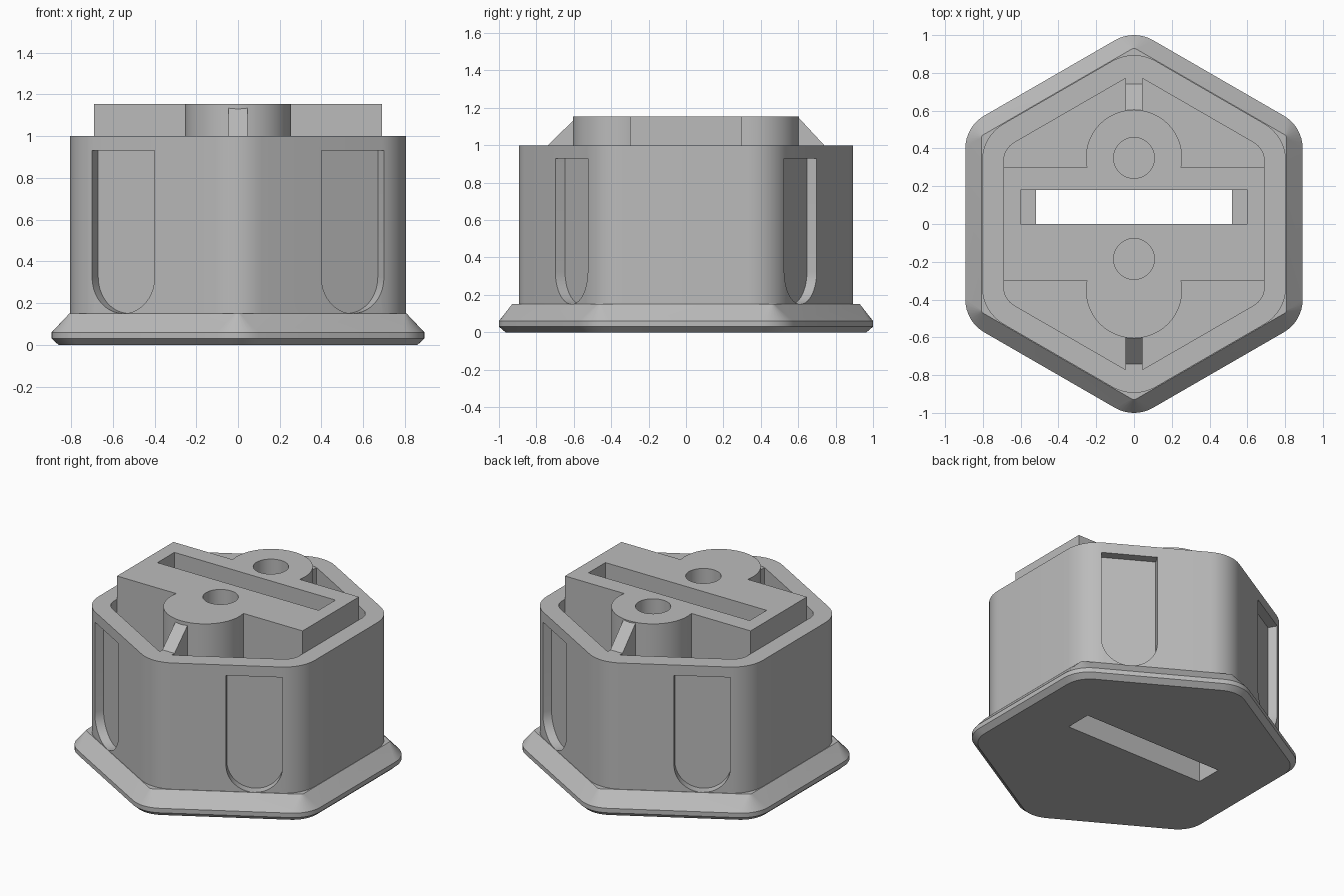
import bpy, bmesh
from math import cos, sin, pi, radians
from mathutils import Vector

cube = bpy.data.objects.get("Cube")
if cube:
    bpy.data.objects.remove(cube, do_unlink=True)

grey = bpy.data.materials.new("plain grey")
grey.use_nodes = True
grey.diffuse_color = (0.5, 0.5, 0.5, 1)
grey.node_tree.nodes["Principled BSDF"].inputs["Base Color"].default_value = (0.5, 0.5, 0.5, 1)


def loft(name, rings):
    """Closed solid through rings of equal point count."""
    bm = bmesh.new()
    loops = [[bm.verts.new(p) for p in ring] for ring in rings]
    n = len(loops[0])
    for a, b in zip(loops, loops[1:]):
        for i in range(n):
            j = (i + 1) % n
            bm.faces.new((a[i], a[j], b[j], b[i]))
    bm.faces.new(loops[0][::-1])
    bm.faces.new(loops[-1])
    bmesh.ops.recalc_face_normals(bm, faces=bm.faces[:])
    mesh = bpy.data.meshes.new(name)
    bm.to_mesh(mesh)
    bm.free()
    mesh.materials.append(grey)
    obj = bpy.data.objects.new(name, mesh)
    bpy.context.collection.objects.link(obj)
    return obj


def hexagon(apothem, radius, z, segs=8):
    """Hexagon with rounded corners, pointing along y."""
    pts = []
    reach = (apothem - radius) / cos(pi / 6)
    for k in range(6):
        mid = radians(90 + 60 * k)
        for s in range(segs + 1):
            a = mid + radians(-30 + 60 * s / segs)
            pts.append((reach * cos(mid) + radius * cos(a),
                        reach * sin(mid) + radius * sin(a), z))
    return pts


def box(name, x0, x1, y0, y1, z0, z1):
    return loft(name, [[(x0, y0, z), (x1, y0, z), (x1, y1, z), (x0, y1, z)] for z in (z0, z1)])


def cylinder(name, y, r, z0, z1, n=48):
    return loft(name, [[(r * cos(2 * pi * i / n), y + r * sin(2 * pi * i / n), z)
                        for i in range(n)] for z in (z0, z1)])


def combine(target, other, operation):
    mod = target.modifiers.new(operation.lower(), 'BOOLEAN')
    mod.operation = operation
    mod.solver = 'EXACT'
    mod.object = other
    bpy.context.view_layer.objects.active = target
    bpy.ops.object.modifier_apply(modifier=mod.name)
    bpy.data.objects.remove(other, do_unlink=True)


# Chamfered base flange
flange = loft("base_flange", [hexagon(0.86, 0.18, 0), hexagon(0.893, 0.2, 0.03),
                              hexagon(0.893, 0.2, 0.06), hexagon(0.808, 0.02, 0.15)])
combine(flange, box("cutter", -0.52, 0.52, 0, 0.18, -0.1, 0.3), 'DIFFERENCE')

# Hollow housing
housing = loft("housing", [hexagon(0.805, 0.23, z) for z in (0.1, 1.0)])
combine(housing, loft("cutter", [hexagon(0.69, 0.115, z) for z in (0.3, 1.1)]), 'DIFFERENCE')

# Round-bottomed recesses in the four slanted walls
half = 0.173
outline = [(half, 0.93), (-half, 0.93)]
outline += [(-half * cos(pi * i / 20), 0.15 + half - half * sin(pi * i / 20)) for i in range(21)]
for sx in (-1, 1):
    for sy in (-1, 1):
        normal = Vector((sx * 0.5, sy * cos(pi / 6), 0))
        along = Vector((sx * cos(pi / 6), -sy * 0.5, 0))
        rings = [[normal * d + along * (u + 0.17) + Vector((0, 0, z)) for u, z in outline]
                 for d in (0.745, 0.95)]
        combine(housing, loft("cutter", rings), 'DIFFERENCE')
combine(housing, box("cutter", -0.6, 0.6, 0, 0.18, 0.0, 1.1), 'DIFFERENCE')

# Raised core: crossbar with two round bosses
top = 1.155
core = box("core_block", -0.691, 0.691, -0.3, 0.3, 0.25, top)
for y in (-0.35, 0.35):
    combine(core, cylinder("boss", y, 0.255, 0.25, top), 'UNION')
combine(core, box("cutter", -0.6, 0.6, 0, 0.18, 0.1, 1.3), 'DIFFERENCE')
for y in (-0.185, 0.35):
    combine(core, cylinder("cutter", y, 0.108, 0.6, 1.3), 'DIFFERENCE')

# Sloped ribs joining each boss to the wall
for name, s, high in (("front_rib", -1, 1.135), ("back_rib", 1, 1.15)):
    side = [(0.56, 0.28), (0.8, 0.28), (0.8, 0.999), (0.74, 0.999), (0.6, high), (0.56, high)]
    loft(name, [[(x, s * y, z) for y, z in side] for x in (-0.045, 0.045)])

# Smooth round surfaces, keep edges crisp
for obj in bpy.context.collection.objects:
    if obj.type == 'MESH' and grey.name in obj.data.materials:
        bpy.ops.object.select_all(action='DESELECT')
        obj.select_set(True)
        bpy.context.view_layer.objects.active = obj
        bpy.ops.object.shade_smooth_by_angle(angle=radians(30))
